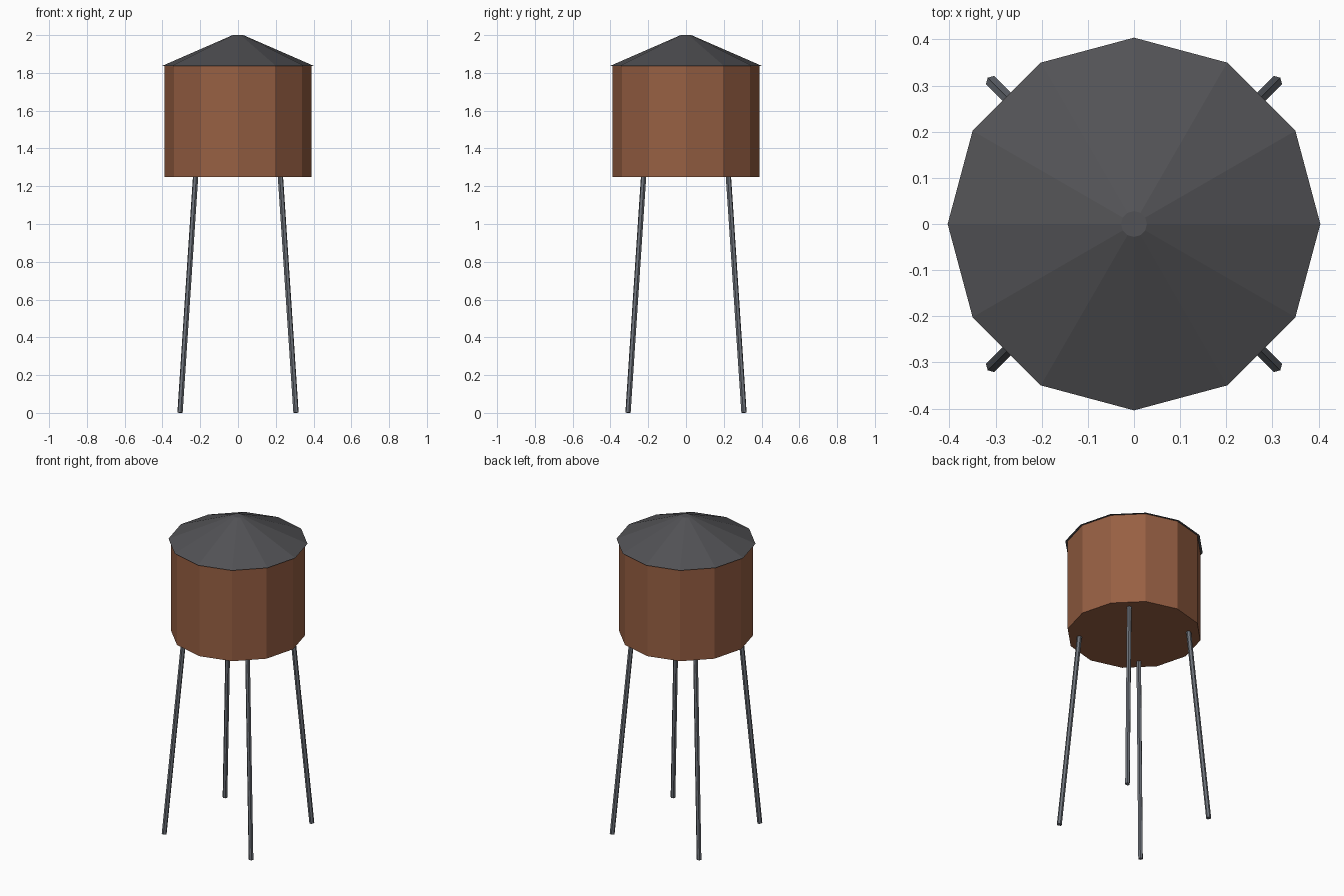
import bpy
import math
from mathutils import Vector, Matrix

if "Cube" in bpy.data.objects:
    bpy.data.objects.remove(bpy.data.objects["Cube"])


def material(name, rgb):
    m = bpy.data.materials.new(name)
    m.diffuse_color = (*rgb, 1)
    m.use_nodes = True
    m.node_tree.nodes["Principled BSDF"].inputs["Base Color"].default_value = m.diffuse_color
    return m


WOOD = material("brown wood", (0.31, 0.115, 0.056))
ROOF = material("dark grey roof", (0.085, 0.085, 0.092))
STEEL = material("grey steel", (0.155, 0.17, 0.195))


def frustum(name, sides, r1, r2, bottom, top, mat, spin=0.0):
    """Flat-faced cone or cylinder running from bottom to top."""
    a, b = Vector(bottom), Vector(top)
    axis = b - a
    bpy.ops.mesh.primitive_cone_add(vertices=sides, radius1=r1, radius2=r2, depth=axis.length)
    ob = bpy.context.object
    ob.name = name
    # lean the axis without twisting it
    lean = Vector((0, 0, 1)).rotation_difference(axis).to_matrix().to_4x4()
    ob.data.transform(Matrix.Translation((a + b) / 2) @ lean @ Matrix.Rotation(spin, 4, 'Z'))
    ob.data.materials.append(mat)
    return ob


# Twelve-sided tank and its overhanging conical roof
frustum("tank", 12, 0.39, 0.39, (0, 0, 1.25), (0, 0, 1.836), WOOD)
frustum("roof", 12, 0.404, 0.028, (0, 0, 1.836), (0, 0, 2.0), ROOF)

# Four splayed hexagonal legs
for side_x, x in (("left", -1), ("right", 1)):
    for side_y, y in (("front", -1), ("back", 1)):
        out = math.atan2(y, x)
        frustum(f"{side_y}_{side_x}_leg", 6, 0.0145, 0.0145,
                (0.307 * x, 0.307 * y, 0.001), (0.224 * x, 0.224 * y, 1.26),
                STEEL, out + math.pi / 6)
